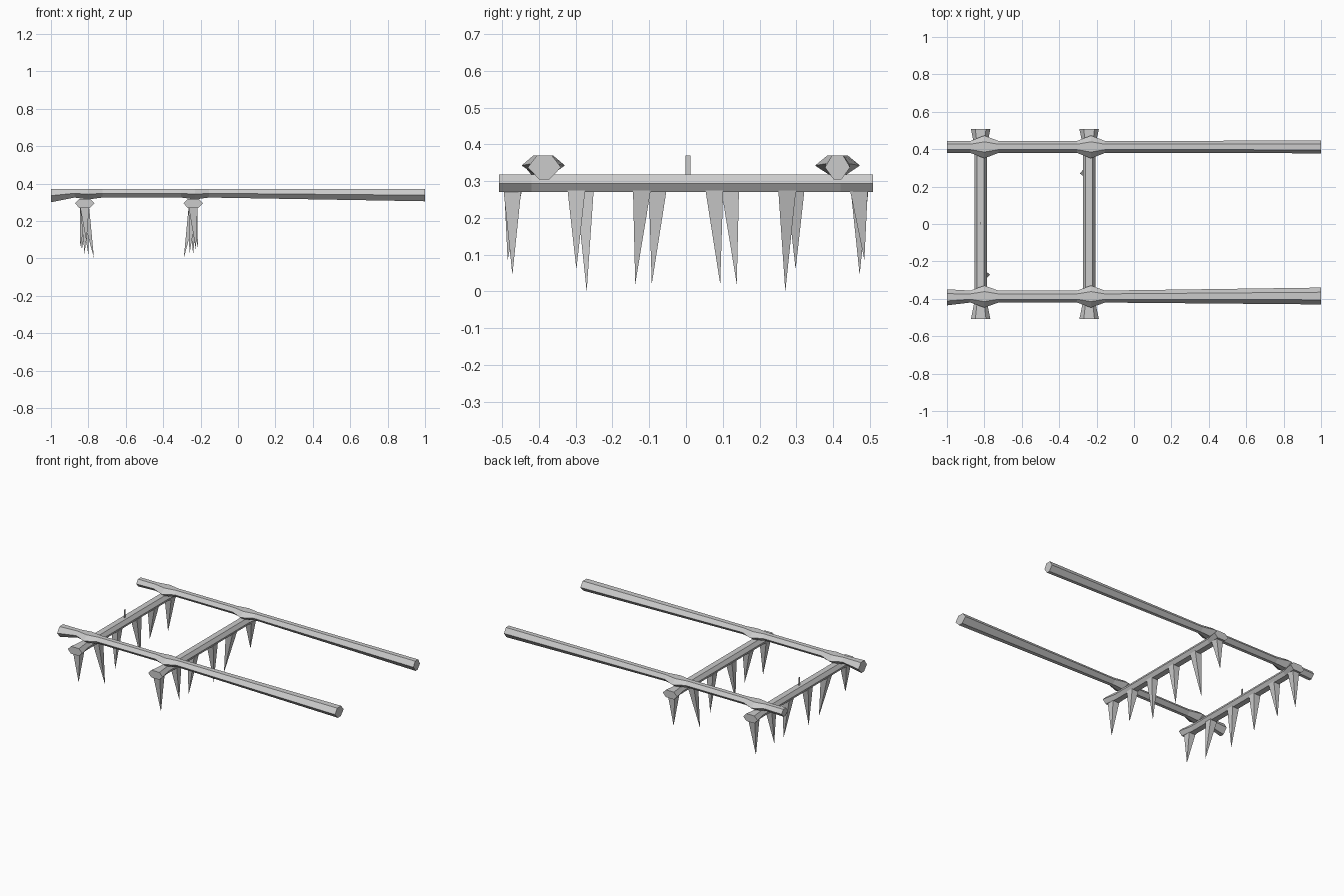
import bpy

cube = bpy.data.objects.get("Cube")
if cube:
    bpy.data.objects.remove(cube)

wood = bpy.data.materials.new("weathered_grey")
wood.use_nodes = True
GREY = (0.6, 0.6, 0.6, 1)
wood.diffuse_color = GREY
wood.node_tree.nodes["Principled BSDF"].inputs["Base Color"].default_value = GREY


def add_mesh(name, verts, faces):
    mesh = bpy.data.meshes.new(name)
    mesh.from_pydata(verts, [], faces)
    mesh.materials.append(wood)
    obj = bpy.data.objects.new(name, mesh)
    bpy.context.collection.objects.link(obj)
    return obj


def loft(name, rings):
    """Skin equal-sized rings into a closed bar."""
    n = len(rings[0])
    faces = [tuple(range(n))[::-1]]
    for r in range(len(rings) - 1):
        a, b = r * n, (r + 1) * n
        faces += [(a + i, a + (i + 1) % n, b + (i + 1) % n, b + i) for i in range(n)]
    faces.append(tuple(range(len(rings) * n - n, len(rings) * n)))
    return add_mesh(name, [v for ring in rings for v in ring], faces)


def hexagon(centre, half, bottom, top, flat_top, flat_bottom):
    """Flat-topped six-sided section as (across, height) pairs."""
    mid = bottom + (top - bottom) * 0.5
    return [(centre + half * u, z) for u, z in (
        (-flat_bottom, bottom), (flat_bottom, bottom), (1, mid),
        (flat_top, top), (-flat_top, top), (-1, mid))]


# Long poles, swelling where they cross the beams
BEAM_X = (-0.82, -0.24)
KNOT_X = (-0.80, -0.23)


def pole(name, centre, slim, knot, start, end):
    stations = [(-1, *start)]
    for x in KNOT_X:
        stations += [(x - 0.075, centre, slim, 0.325), (x, centre, knot, 0.315),
                     (x + 0.075, centre, slim, 0.325)]
    stations.append((1, *end))
    rings = [[(x, y, z) for y, z in hexagon(c, half, low, 0.37, 0.45, 0.32)]
             for x, c, half, low in stations]
    loft(name, rings)


pole("right_pole", -0.388, 0.032, 0.059, (-0.392, 0.043, 0.30), (-0.385, 0.045, 0.305))
pole("left_pole", 0.412, 0.032, 0.061, (0.412, 0.032, 0.32), (0.412, 0.034, 0.305))

# Spikes of one beam: base y, tip y, tip x offset, tip z
SPIKES = [(-0.47, -0.485, 0.01, 0.085), (-0.275, -0.27, 0.05, 0.0),
          (-0.077, -0.093, 0.0, 0.02), (0.12, 0.138, 0.02, 0.02),
          (0.298, 0.298, -0.025, 0.06), (0.472, 0.472, -0.015, 0.045)]


# Cross beams with flared ends; the second is the first turned half round
for label, bx, turn in (("rear", BEAM_X[0], 1), ("middle", BEAM_X[1], -1)):
    rings = []
    for y, half in ((0.508, 0.052), (0.42, 0.034), (-0.42, 0.034), (-0.508, 0.052)):
        rings.append([(x, y, z) for x, z in hexagon(bx, half, 0.27, 0.318, 0.55, 0.55)])
    loft(label + "_beam", rings)

    for i, (base_y, tip_y, tip_x, tip_z) in enumerate(SPIKES):
        h = 0.024
        verts = [(bx + sx * h, turn * base_y + sy * h, 0.275)
                 for sx, sy in ((-1, -1), (1, -1), (1, 1), (-1, 1))]
        verts.append((bx + turn * tip_x, turn * tip_y, tip_z))
        add_mesh(f"{label}_spike_{i + 1}", verts,
                 [(0, 1, 2, 3), (1, 0, 4), (2, 1, 4), (3, 2, 4), (0, 3, 4)])

# Thin upright tab on the rear beam
w, t = 0.007, 0.001
tab = [[(BEAM_X[0] + sx * t, 0.005 + sy * w, z)
        for sx, sy in ((-1, -1), (1, -1), (1, 1), (-1, 1))] for z in (0.31, 0.37)]
loft("upright_tab", tab)
